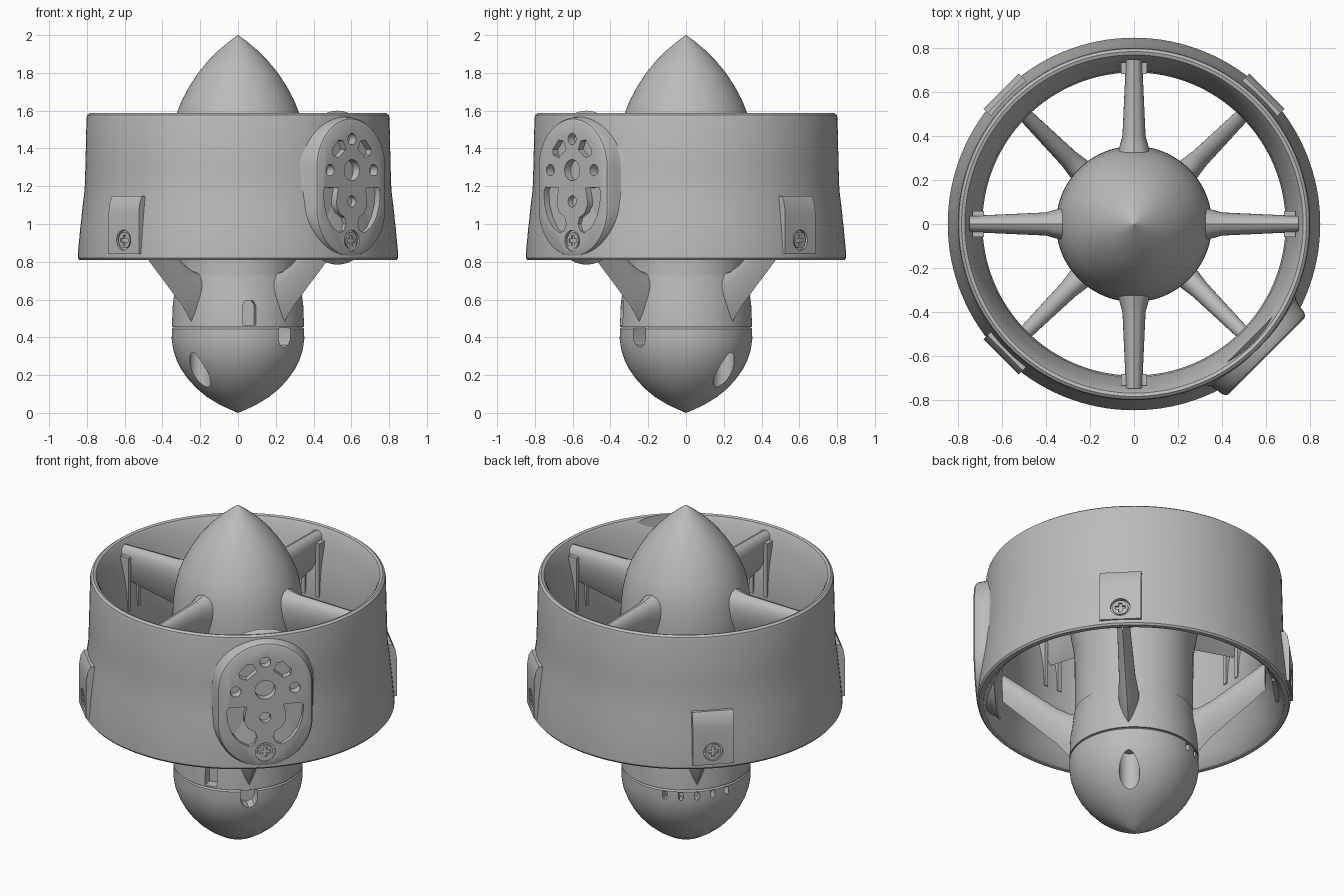
import bpy, bmesh
from math import sin, cos, pi, radians
from mathutils import Vector, Matrix

if "Cube" in bpy.data.objects:
    bpy.data.objects.remove(bpy.data.objects["Cube"])

grey = bpy.data.materials.new("satin grey")
grey.use_nodes = True
grey.diffuse_color = (0.5, 0.5, 0.5, 1)
grey.node_tree.nodes["Principled BSDF"].inputs["Base Color"].default_value = (0.5, 0.5, 0.5, 1)


def loft(bm, rings, closed=False):
    """Skin equal-sized rings of points; cap the ends unless closed."""
    rows = [[bm.verts.new(p) for p in ring] for ring in rings]
    n = len(rows[0])
    for a, b in list(zip(rows, rows[1:])) + ([(rows[-1], rows[0])] if closed else []):
        for i in range(n):
            j = (i + 1) % n
            bm.faces.new((a[i], a[j], b[j], b[i]))
    if not closed:
        bm.faces.new(rows[0])
        bm.faces.new(rows[-1])


def circle(r, n, c=(0, 0)):
    return [(c[0] + r * cos(2 * pi * i / n), c[1] + r * sin(2 * pi * i / n)) for i in range(n)]


def revolve(bm, profile, closed=False):
    loft(bm, [[(x, y, z) for x, y in circle(max(r, 0.001), 128)] for r, z in profile], closed)


def prism(bm, outline, r0, r1):
    """Extrude a (sideways, height) outline along the radial x axis."""
    loft(bm, [[(r, t, z) for t, z in outline] for r in (r0, r1)])


def box_outline(t, z, w, h):
    return [(t - w, z - h), (t + w, z - h), (t + w, z + h), (t - w, z + h)]


def post(bm, r, t, rad, z0, z1):
    loft(bm, [[(x, y, z) for x, y in circle(rad, 24, (r, t))] for z in (z0, z1)])


def rotated(bm, degrees, build, *args):
    """Run a builder, then turn only its new vertices about z."""
    old = set(bm.verts)
    build(bm, *args)
    bmesh.ops.rotate(bm, verts=[v for v in bm.verts if v not in old],
                     matrix=Matrix.Rotation(radians(degrees), 3, 'Z'))


def finish(name, bm, azimuth=0, cutters=()):
    def to_object(b, label):
        bmesh.ops.recalc_face_normals(b, faces=b.faces)
        me = bpy.data.meshes.new(label)
        b.to_mesh(me)
        b.free()
        ob = bpy.data.objects.new(label, me)
        bpy.context.collection.objects.link(ob)
        ob.rotation_euler.z = radians(azimuth)
        return ob
    ob = to_object(bm, name)
    tools = []
    for i, cut in enumerate(cutters):
        tool = to_object(cut, name + "_cutter")
        tool.hide_render = True
        mod = ob.modifiers.new("cut", 'BOOLEAN')
        mod.operation, mod.solver, mod.object = 'DIFFERENCE', 'EXACT', tool
        tools.append(tool)
    if tools:
        bpy.context.view_layer.update()
        deps = bpy.context.evaluated_depsgraph_get()
        me = bpy.data.meshes.new_from_object(ob.evaluated_get(deps))
        ob.modifiers.clear()
        ob.data = me
        for tool in tools:
            bpy.data.objects.remove(tool)
    ob.data.materials.clear()
    ob.data.materials.append(grey)
    ob.data.shade_smooth()
    ob.data.set_sharp_from_angle(angle=radians(32))
    return ob


# Duct: straight top, flared skirt, rounded intake lip and narrow throat
duct = bmesh.new()
revolve(duct, [(.815, .81), (.84, .81), (.848, .82), (.848, .84), (.835, .98), (.822, 1.1),
               (.812, 1.18), (.808, 1.3), (.802, 1.56), (.798, 1.577), (.785, 1.587),
               (.77, 1.582), (.757, 1.56), (.735, 1.49), (.712, 1.4), (.697, 1.31),
               (.69, 1.2), (.695, 1.08), (.715, .98), (.76, .88), (.8, .82)], True)
finish("duct", duct)

# Nose cone and hub barrel
nose = bmesh.new()
revolve(nose, [(0, 2), (.04, 1.972), (.1, 1.922), (.16, 1.862), (.215, 1.795), (.26, 1.725),
               (.297, 1.655), (.325, 1.585), (.343, 1.5), (.353, 1.41), (.355, 1.33),
               (.348, 1.26), (.335, 1.18), (.322, 1.1), (.32, .73)])
finish("nose_and_barrel", nose)

# Hub collar with a rounded cable slot at the front
collar, slot = bmesh.new(), bmesh.new()
revolve(collar, [(.325, .73), (.332, .66), (.345, .58), (.35, .456), (.34, .456)])
prism(slot, [(-.035, .465), (.035, .465), (.035, .57), (.02, .595), (-.02, .595), (-.035, .57)], .29, .4)
bmesh.ops.rotate(slot, verts=slot.verts, matrix=Matrix.Rotation(radians(-80), 3, 'Z'))
finish("hub_collar", collar, 0, [slot])

# Tail cone: screw pockets, cable exit and a row of vents
tail, holes = bmesh.new(), bmesh.new()
revolve(tail, [(.34, .456), (.344, .45), (.35, .445), (.351, .39), (.343, .335), (.325, .28),
               (.3, .23), (.265, .18), (.22, .13), (.165, .085), (.1, .045), (.04, .017), (0, 0)])
for az in (45, 225):
    rotated(holes, az, post, .282, 0, .056, -.05, .4)
oval = [(-.045, .45), (.045, .45), (.045, .39), (.03, .36), (0, .345), (-.03, .36), (-.045, .39)]
rotated(holes, -45, prism, oval, .26, .4)
vent = [(-.014, .44), (.014, .44), (.014, .41), (.007, .395), (-.007, .395), (-.014, .41)]
for i in range(-2, 3):
    rotated(holes, 135 + 14.5 * i, prism, vent, .3, .4)
finish("tail_cone", tail, 0, [holes])
for az in (45, 225):
    screw = bmesh.new()
    post(screw, .282, 0, .035, .345, .41)
    finish("tail_screw", screw, az)


def blade(bm, sections):
    """Teardrop-section arm from (radius, top, bottom, half thickness) stations."""
    rings = []
    steps = [(i / 10) ** 1.5 for i in range(11)]
    for r, top, bottom, w in sections:
        side = [(w * sin(pi * s ** .6) ** .8 if 0 < s < 1 else 0, top + (bottom - top) * s) for s in steps]
        loop = side + [(-t, z) for t, z in side[-2:0:-1]]
        rings.append([(r, t, z) for t, z in loop])
    loft(bm, rings)


# Upper guide vanes with thin clips on the duct wall, lower diagonal struts
for az in range(0, 360, 90):
    vane = bmesh.new()
    blade(vane, [(.3, 1.59, 1.24, .08), (.355, 1.578, 1.27, .066), (.4, 1.57, 1.29, .053),
                 (.75, 1.565, 1.36, .037)])
    finish("guide_vane", vane, az)
    clips = bmesh.new()
    for t in (-.047, .047):
        prism(clips, box_outline(t, 1.36, .012, .16), .682, .735)
    finish("vane_clips", clips, az)
    strut = bmesh.new()
    blade(strut, [(.27, .74, .45, .06), (.35, .75, .485, .055), (.42, .79, .57, .045),
                  (.715, 1.02, .85, .032)])
    finish("support_strut", strut, az + 45)


def screw_head(face, z, az):
    head, cross = bmesh.new(), bmesh.new()
    prism(head, circle(.043, 32, (0, z)), face - .04, face - .004)
    wide, tall = .028, .009
    prism(cross, [(-wide, z - tall), (-tall, z - tall), (-tall, z - wide), (tall, z - wide),
                  (tall, z - tall), (wide, z - tall), (wide, z + tall), (tall, z + tall),
                  (tall, z + wide), (-tall, z + wide), (-tall, z + tall), (-wide, z + tall)],
          face - .025, face + .02)
    finish("screw_head", head, az, [cross])


# Three screwed-on clips around the skirt
for az in (45, 135, 225):
    clip, bore = bmesh.new(), bmesh.new()
    side = [(.76, .84), (.856, .84), (.856, 1.06), (.846, 1.12), (.83, 1.148), (.76, 1.148)]
    loft(clip, [[(r, t, z) for r, z in side] for t in (-.113, .113)])
    prism(bore, circle(.053, 32, (0, .915)), .825, .9)
    finish("skirt_clip", clip, az, [bore])
    screw_head(.856, .915, az)


def stadium(w, n=24):
    arc = [(w * cos(pi * i / n), w * sin(pi * i / n)) for i in range(n + 1)]
    return [(t, 1.3 + z) for t, z in arc] + [(-t, 1.085 - z) for t, z in arc]


# Mounting pad: soft skirt, flat face, bolt holes and weight-saving pockets
pad = bmesh.new()
loft(pad, [[(r, t, z) for t, z in stadium(w)]
           for r, w in ((.745, .3), (.765, .277), (.8, .268), (.83, .264), (.846, .256), (.853, .243))])
bores, pockets = bmesh.new(), bmesh.new()
prism(bores, circle(.056, 32, (0, 1.285)), .79, .9)
for t, z in ((0, 1.45), (0, 1.12), (-.163, 1.285), (.163, 1.285)):
    prism(bores, circle(.03, 24, (t, z)), .8, .9)
prism(bores, circle(.055, 32, (0, .912)), .825, .9)
crescent = [(.1, 1.19), (.2, 1.195), (.212, 1.17), (.205, 1.1), (.18, 1.03), (.14, .98),
            (.09, .953), (.06, .965), (.045, 1.0), (.055, 1.035), (.095, 1.06), (.115, 1.1), (.113, 1.14)]
notch = [(.045, 1.395), (.065, 1.44), (.1, 1.445), (.145, 1.395), (.14, 1.365), (.1, 1.35)]
for s in (-1, 1):
    for shape in (crescent, notch):
        prism(pockets, [(s * t, z) for t, z in shape], .815, .9)
finish("mounting_pad", pad, -45, [bores, pockets])
screw_head(.853, .912, -45)
